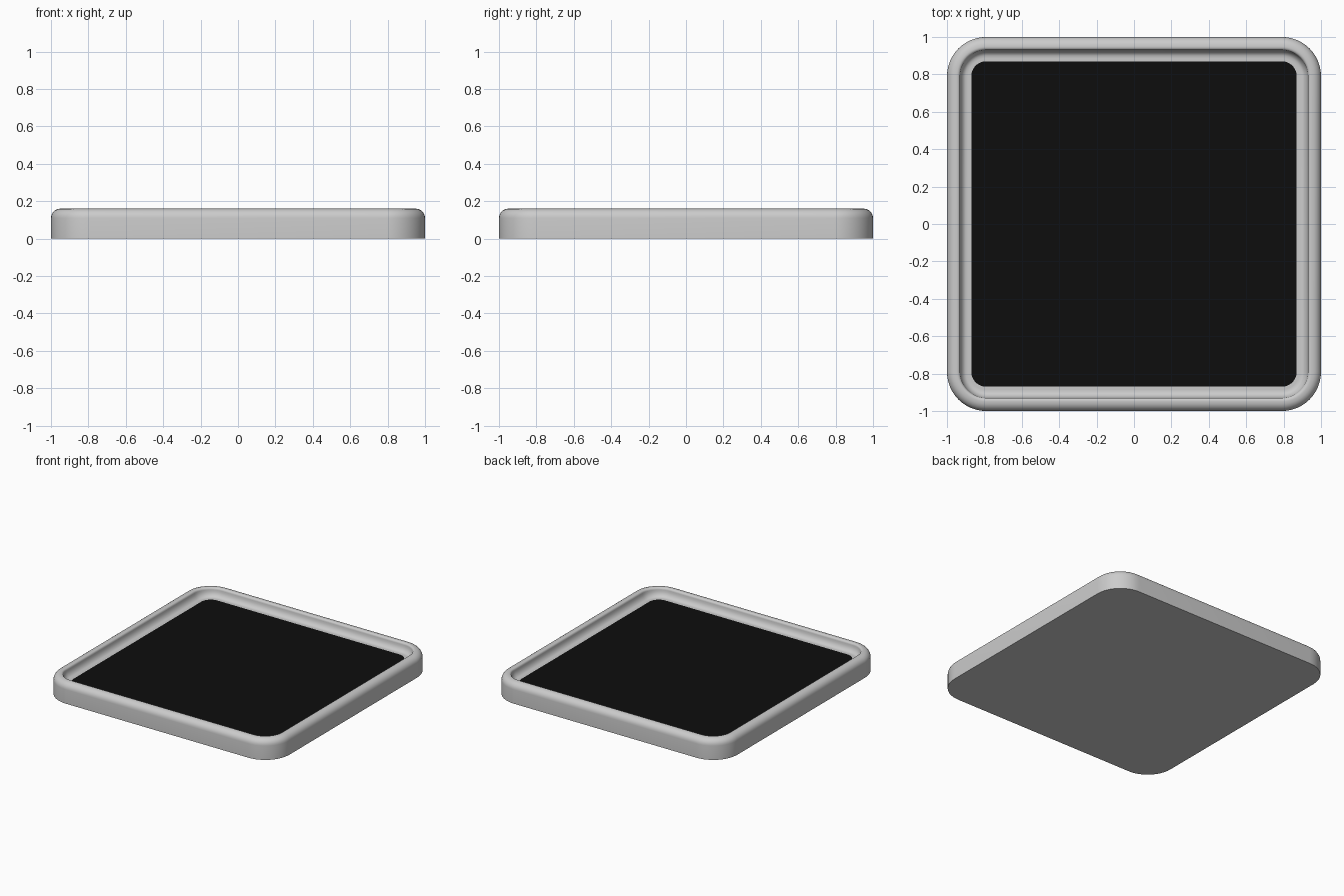
import bpy, bmesh, math

if "Cube" in bpy.data.objects:
    bpy.data.objects.remove(bpy.data.objects["Cube"])

CORNER, SEGS = 0.21, 12


def ring(bm, inset, z):
    """Rounded-square loop of vertices, inset from the 2 x 2 outline."""
    c, r = 1 - CORNER, CORNER - inset
    verts = []
    for q, (sx, sy) in enumerate([(1, 1), (-1, 1), (-1, -1), (1, -1)]):
        for i in range(SEGS + 1):
            a = math.pi / 2 * (q + i / SEGS)
            verts.append(bm.verts.new((sx * c + r * math.cos(a),
                                       sy * c + r * math.sin(a), z)))
    return verts


def arc(cx, cz, r, a0, a1, n=6):
    """Profile points (inset, z) along an arc, angles in degrees."""
    return [(cx + r * math.cos(math.radians(a0 + (a1 - a0) * i / n)),
             cz + r * math.sin(math.radians(a0 + (a1 - a0) * i / n)))
            for i in range(n + 1)]


def finish(bm, name):
    mesh = bpy.data.meshes.new(name)
    bm.to_mesh(mesh)
    bm.free()
    ob = bpy.data.objects.new(name, mesh)
    bpy.context.collection.objects.link(ob)
    bpy.ops.object.select_all(action='DESELECT')
    ob.select_set(True)
    bpy.context.view_layer.objects.active = ob
    bpy.ops.object.shade_smooth_by_angle(angle=math.radians(35))
    return ob


# Tray: outer wall, rounded rim, concave cove down to the floor, flat base
profile = [(0, 0)]
profile += arc(0.05, 0.11, 0.05, 180, 90)      # outer rim rounding
profile += arc(0.055, 0.145, 0.015, 90, 0, 4)  # inner rim rounding
profile += arc(0.13, 0.145, 0.06, 180, 270)[:-1]
profile = [(x, max(z, 0.0951)) if x > 0.071 else (x, z) for x, z in profile]
profile.append((0.13, 0.095))

bm = bmesh.new()
rings = [ring(bm, x, z) for x, z in profile]
n = len(rings[0])
for a, b in zip(rings, rings[1:]):
    for i in range(n):
        j = (i + 1) % n
        bm.faces.new((a[i], a[j], b[j], b[i]))
bm.faces.new(list(reversed(rings[0])))
finish(bm, "tray")

# Black panel filling the recessed floor
bm = bmesh.new()
bm.faces.new(ring(bm, 0.13, 0.095))
panel = finish(bm, "panel")
black = bpy.data.materials.new("black")
black.diffuse_color = (0.004, 0.004, 0.004, 1)
black.use_nodes = True
black.node_tree.nodes["Principled BSDF"].inputs["Base Color"].default_value = black.diffuse_color
panel.data.materials.append(black)
